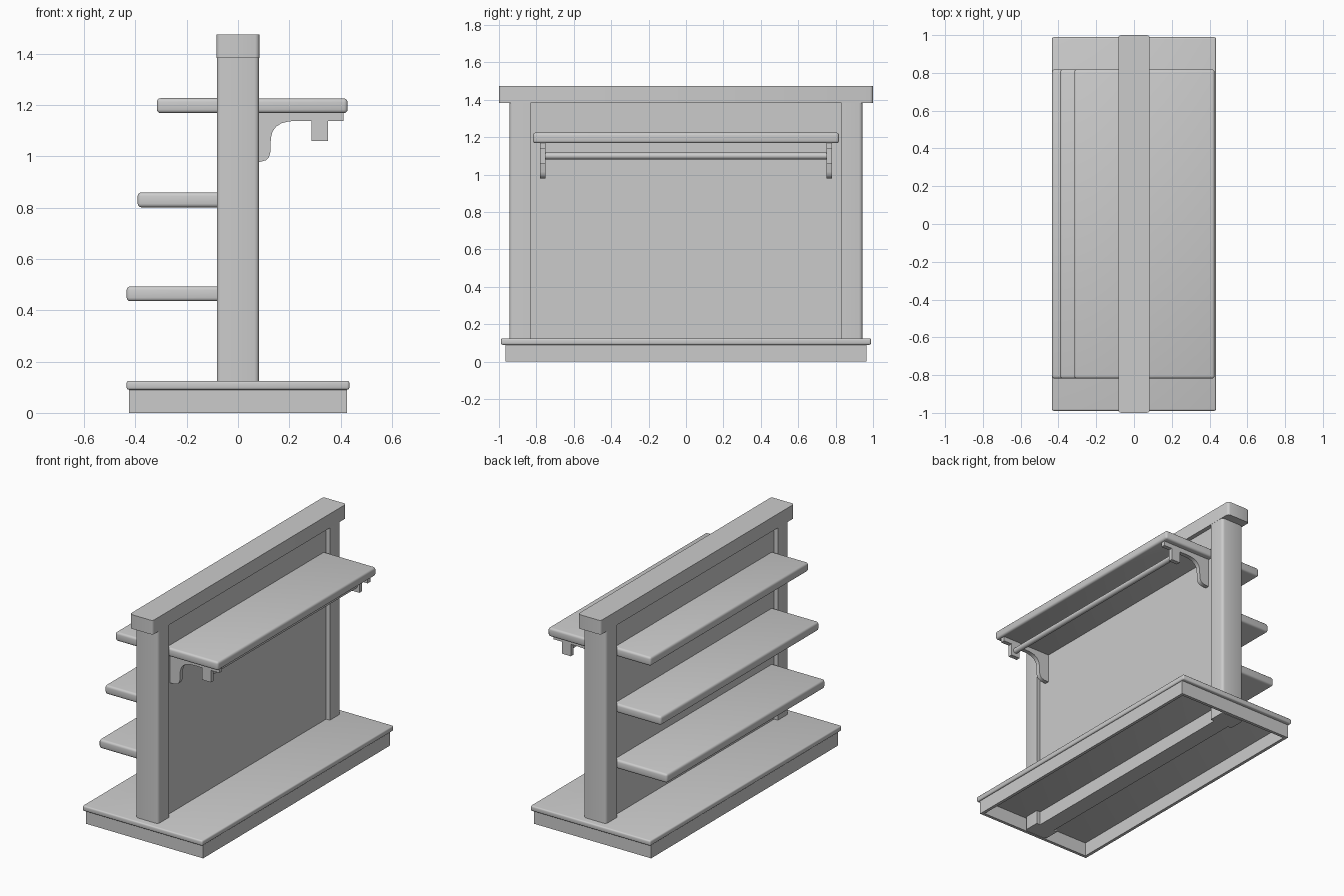
import bpy, bmesh
from math import radians

if "Cube" in bpy.data.objects:
    bpy.data.objects.remove(bpy.data.objects["Cube"])


def finish(bm, name):
    bmesh.ops.recalc_face_normals(bm, faces=bm.faces)
    mesh = bpy.data.meshes.new(name)
    bm.to_mesh(mesh)
    bm.free()
    obj = bpy.data.objects.new(name, mesh)
    bpy.context.collection.objects.link(obj)
    bpy.ops.object.select_all(action='DESELECT')
    bpy.context.view_layer.objects.active = obj
    obj.select_set(True)
    bpy.ops.object.shade_smooth_by_angle(angle=radians(35))
    return obj


def box(name, x, y, z, bevel=0, pick=lambda e: True, segments=3):
    """Box from (min, max) ranges, rounding only the edges that pick() accepts."""
    bm = bmesh.new()
    bmesh.ops.create_cube(bm, size=1)
    for v in bm.verts:
        for i, (lo, hi) in enumerate((x, y, z)):
            v.co[i] = hi if v.co[i] > 0 else lo
    if bevel:
        edges = [e for e in bm.edges if pick(e)]
        bmesh.ops.bevel(bm, geom=edges, offset=bevel, segments=segments,
                        profile=0.5, affect='EDGES')
    return finish(bm, name)


def vertical(e):
    return abs(e.verts[0].co.z - e.verts[1].co.z) > 0.001


def extrude_y(name, profile, y0, y1):
    bm = bmesh.new()
    face = bm.faces.new([bm.verts.new((x, y0, z)) for x, z in profile])
    res = bmesh.ops.extrude_face_region(bm, geom=[face])
    for v in res['geom']:
        if isinstance(v, bmesh.types.BMVert):
            v.co.y = y1
    return finish(bm, name)


# Base: deck slab on a hollow skirt
box("base_deck", (-0.434, 0.434), (-0.989, 0.989), (0.09, 0.125), 0.009)
for s, side in ((-1, "left"), (1, "right")):
    box("skirt_" + side, sorted((s * 0.404, s * 0.424)), (-0.966, 0.966), (0, 0.092))
for s, side in ((-1, "front"), (1, "back")):
    box("skirt_" + side, (-0.404, 0.404), sorted((s * 0.946, s * 0.966)), (0, 0.092))

# Upright frame: posts rounded on their outer corners, back panel, top beam
for s, side in ((-1, "front"), (1, "back")):
    box(side + "_post", (-0.082, 0.082), sorted((s * 0.832, s * 0.943)), (0, 1.39), 0.018,
        lambda e: vertical(e) and abs(e.verts[0].co.y) > 0.9)
box("centre_panel", (-0.055, 0.055), (-0.835, 0.835), (0, 1.39))
box("top_beam", (-0.083, 0.083), (-1, 1), (1.383, 1.475), 0.016, vertical)

# Shelves: three stepped on the left, one on the right
for name, reach, z0 in (("low", -0.434, 0.435), ("middle", -0.391, 0.801),
                        ("high", -0.316, 1.168)):
    box(name + "_shelf", (reach, -0.05), (-0.818, 0.818), (z0, z0 + 0.058), 0.014,
        lambda e, r=reach: any(abs(v.co.x - r) < 0.001 for v in e.verts))
box("right_shelf", (0.05, 0.427), (-0.818, 0.818), (1.168, 1.225), 0.014,
    lambda e: any(v.co.x > 0.4 for v in e.verts))

# Curved brackets with a rail holder
bracket = [(0.053, 1.17), (0.053, 0.978), (0.085, 0.978), (0.108, 0.984), (0.12, 0.996),
           (0.126, 1.015), (0.128, 1.07), (0.134, 1.095), (0.148, 1.115), (0.17, 1.129),
           (0.20, 1.136), (0.24, 1.138), (0.287, 1.138), (0.287, 1.06), (0.351, 1.06),
           (0.351, 1.138), (0.411, 1.138), (0.411, 1.17)]
for s, side in ((-1, "front"), (1, "back")):
    extrude_y(side + "_bracket", bracket, s * 0.752, s * 0.78)

# Hanging rail
bpy.ops.mesh.primitive_cylinder_add(vertices=16, radius=0.018, depth=1.51,
                                    location=(0.319, 0, 1.1), rotation=(radians(90), 0, 0))
bpy.context.object.name = "hanging_rail"
bpy.ops.object.shade_smooth_by_angle(angle=radians(35))
